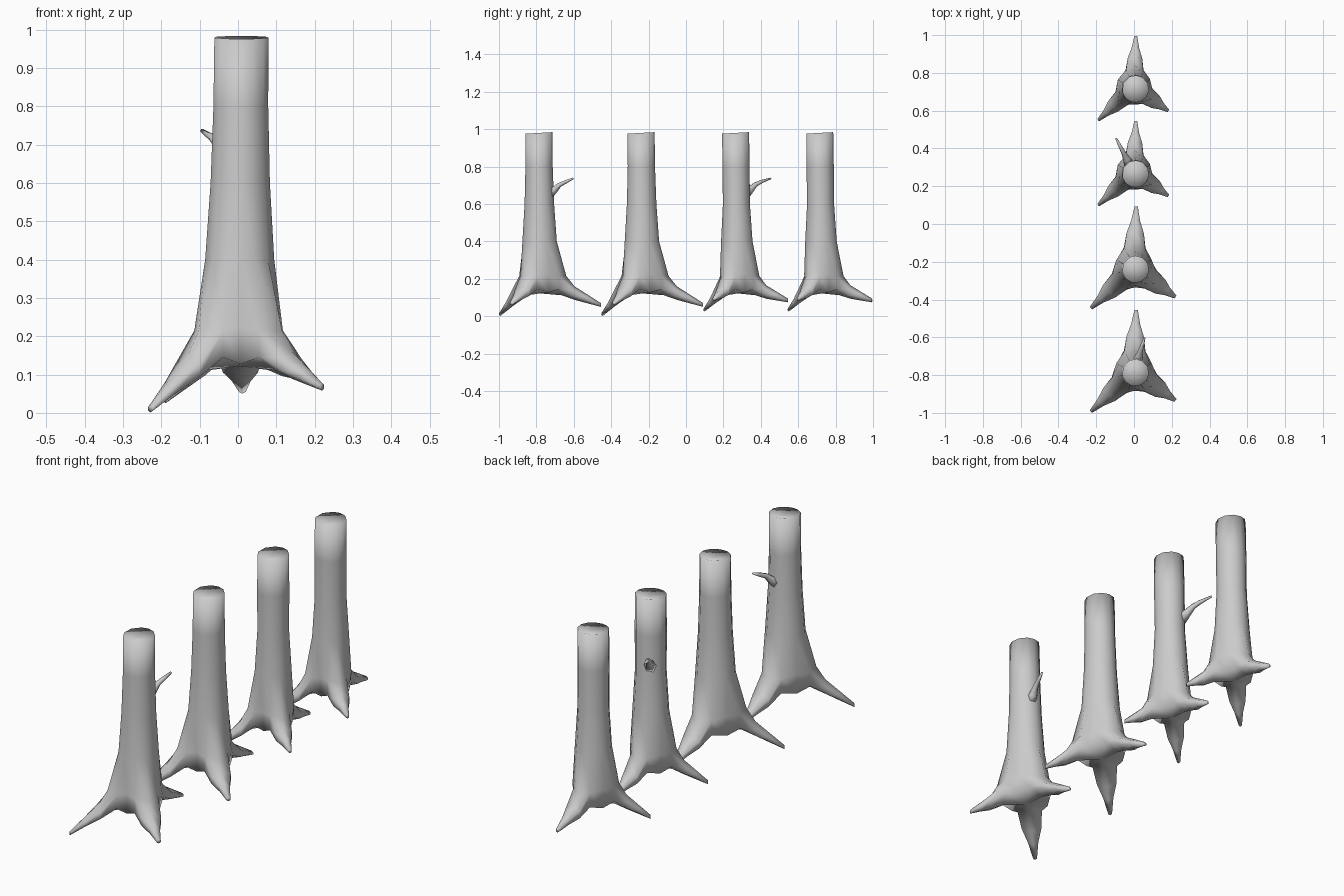
import bpy, bmesh
from math import radians, cos, sin, pi
from mathutils import Vector

if "Cube" in bpy.data.objects:
    bpy.data.objects.remove(bpy.data.objects["Cube"])

# Root direction (degrees), reach and tip height, counter-clockwise
ROOTS = [(88, 0.325, 0.06), (223, 0.312, 0.011), (325, 0.268, 0.068)]
SPREAD = 28          # half angle of a root where it leaves the trunk


def polar(c, deg, r, z):
    a = radians(deg)
    return Vector((c[0] + r * cos(a), c[1] + r * sin(a), z))


def quads(bm, a, b):
    n = len(a)
    for i in range(n):
        j = (i + 1) % n
        bm.faces.new((a[i], a[j], b[j], b[i]))


def finish(bm, name):
    bmesh.ops.recalc_face_normals(bm, faces=bm.faces)
    for f in bm.faces:
        f.smooth = True
    me = bpy.data.meshes.new(name)
    bm.to_mesh(me)
    bm.free()
    ob = bpy.data.objects.new(name, me)
    bpy.context.collection.objects.link(ob)
    return ob


def trunk(name, base, top, s, lift):
    """Trunk column flaring into three tapered roots; s scales the spread."""
    bm = bmesh.new()
    new = bm.verts.new
    base, top = Vector(base), Vector(top)

    # Twelve columns: shoulder, ridge, shoulder, valley for each root
    cols = []
    for i, (a, _, _) in enumerate(ROOTS):
        nxt = ROOTS[(i + 1) % 3][0] + (360 if i == 2 else 0)
        cols += [(a - SPREAD, 's'), (a, 'r'), (a + SPREAD, 's'), ((a + nxt) / 2, 'v')]

    # Column rings, top to bottom
    k = 0.5 + 0.5 * s
    rings = []
    for z, r in ((0.98, 0.072), (0.80, 0.073), (0.60, 0.079 * k), (0.40, 0.092 * k)):
        c = base.lerp(top, z)
        rings.append([new(polar(c, a, r, z + (0.004 * sin(radians(a)) if z > 0.9 else 0)))
                      for a, _ in cols])
    flare = {'r': 0.14, 's': 0.118, 'v': 0.103}
    rings.append([new(polar(base, a, flare[t] * (s + 1) / 2 if t == 'v' else flare[t] * s,
                            0.225 if t == 'v' else 0.215)) for a, t in cols])
    for a, b in zip(rings, rings[1:]):
        quads(bm, a, b)

    # Slightly sunken cut top
    tip = new((top.x, top.y, 0.970))
    for i in range(12):
        bm.faces.new((rings[0][i], rings[0][(i + 1) % 12], tip))

    # Lower skirt and underside
    T = rings[-1]
    low = [None if t == 'r' else
           new(polar(base, a, (0.122 if t == 's' else 0.100) * s, 0.145 if t == 's' else 0.128))
           for a, t in cols]
    under = new((base.x, base.y, 0.122))
    bot = [new(polar(base, a, 0.115 * s, 0.112)) for a, _, _ in ROOTS]
    for i in range(3):
        sr, v, sl = 4 * i + 2, 4 * i + 3, (4 * i + 4) % 12
        bm.faces.new((T[sr], T[v], low[v], low[sr]))
        bm.faces.new((T[v], T[sl], low[sl], low[v]))
        bm.faces.new((under, bot[i], low[sr], low[v]))
        bm.faces.new((under, low[v], low[sl], bot[(i + 1) % 3]))

    # Roots: six-sided lofts from the skirt to the tips
    shape = [(0, 1), (1, 0.45), (1, -0.5), (0, -1), (-1, -0.5), (-1, 0.45)]
    for i, (a, reach, tz) in enumerate(ROOTS):
        l, r, q = 4 * i, 4 * i + 1, 4 * i + 2
        prev = [T[r], T[q], low[q], bot[i], low[l], T[l]]
        out = Vector((cos(radians(a)), sin(radians(a)), 0))
        side = Vector((-out.y, out.x, 0))
        for f, hw, hh in ((0.25, 0.046, 0.036), (0.6, 0.024, 0.024), (1.0, 0.009, 0.010)):
            d = (0.137 + f * (reach - 0.137)) * s
            z = 0.145 + (tz + lift - 0.145) * f
            c = Vector((base.x, base.y, z)) + out * d
            ring = [new(c + side * (u * hw * s) + Vector((0, 0, w * hh))) for u, w in shape]
            quads(bm, prev, ring)
            prev = ring
        bm.faces.new(prev)
    return finish(bm, name)


def branch(name, base, deg, length):
    """Short broken twig, bending upward then outward."""
    bm = bmesh.new()
    a = radians(deg)
    out = Vector((cos(a), sin(a), 0))
    side = Vector((-out.y, out.x, 0))
    pts = [(0.05, 0.650, 0.032), (0.085, 0.675, 0.020), (0.115, 0.703, 0.013),
           (0.150, 0.719, 0.010), (length, 0.737, 0.005)]
    prev = None
    for r, z, rad in pts:
        c = Vector((base[0], base[1], z)) + out * r
        up = (Vector((0, 0, 1)) - out * 0.6).normalized()
        ring = [bm.verts.new(c + (side * cos(t) + up * sin(t)) * rad)
                for t in (2 * pi * j / 6 for j in range(6))]
        if prev:
            quads(bm, prev, ring)
        else:
            bm.faces.new(ring)
        prev = ring
    bm.faces.new(prev)
    return finish(bm, name)


# Two wide trunks in front, two narrower ones behind
trunk("wide_trunk_front", (0, -0.78), (0.008, -0.787), 1.0, 0.0)
trunk("wide_trunk_second", (0, -0.233), (0.008, -0.24), 1.0, 0.0)
trunk("narrow_trunk_third", (0, 0.276), (0.008, 0.265), 0.83, 0.024)
trunk("narrow_trunk_back", (0, 0.726), (0.008, 0.715), 0.83, 0.024)

# Twigs on the first and third trunk
branch("twig_front", (0.0, -0.785), 73, 0.19)
branch("twig_third", (0.0, 0.268), 117, 0.208)
